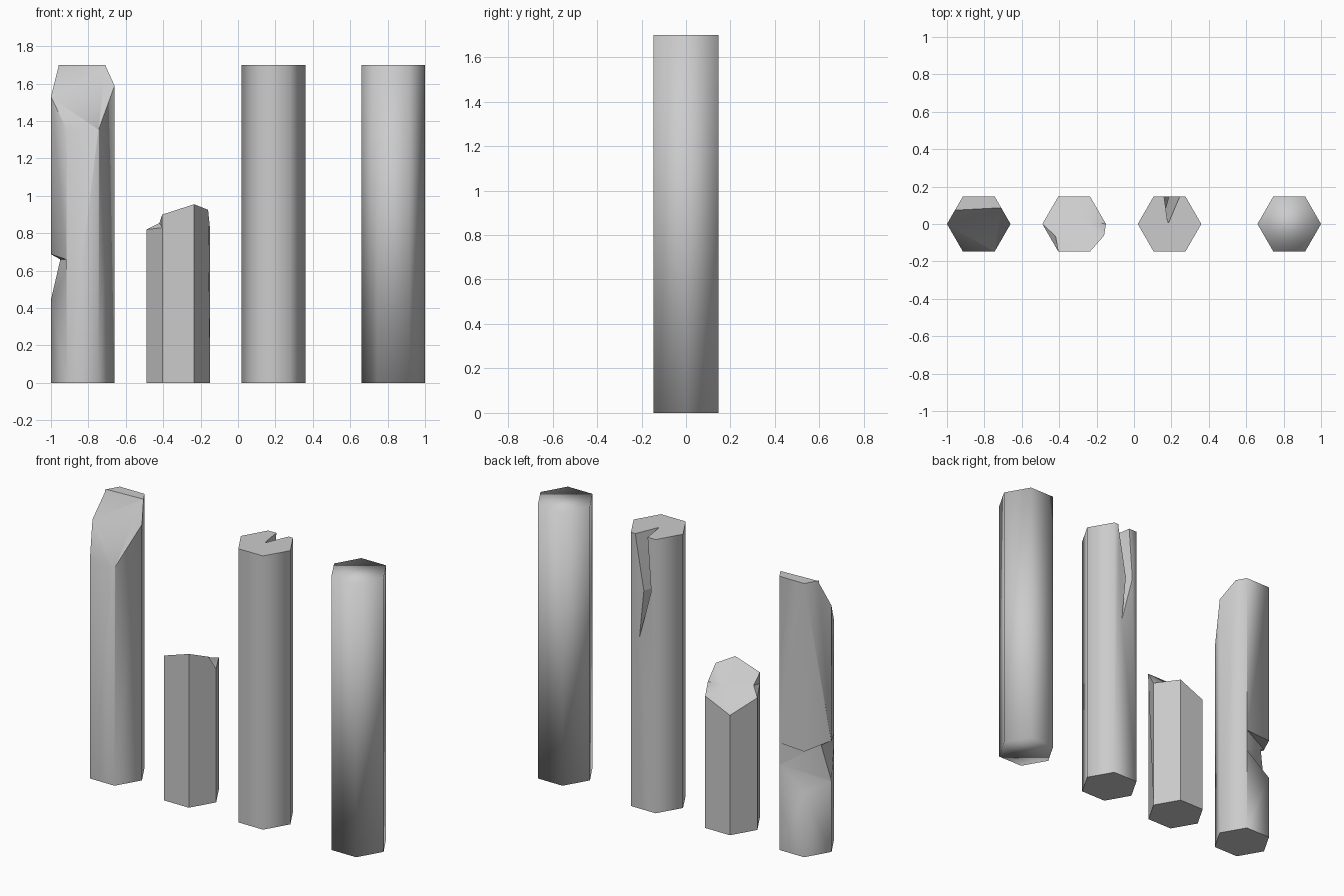
import bpy, bmesh
from math import cos, sin, pi, radians

if "Cube" in bpy.data.objects:
    bpy.data.objects.remove(bpy.data.objects["Cube"])

R, H = 0.17, 1.70
HEX = [(R * cos(i * pi / 3), R * sin(i * pi / 3)) for i in range(6)]


def link(name, bm, x):
    bmesh.ops.recalc_face_normals(bm, faces=bm.faces[:])
    me = bpy.data.meshes.new(name)
    bm.to_mesh(me)
    bm.free()
    ob = bpy.data.objects.new(name, me)
    ob.location.x = x
    bpy.context.collection.objects.link(ob)
    return ob


def activate(ob):
    bpy.ops.object.select_all(action='DESELECT')
    ob.select_set(True)
    bpy.context.view_layer.objects.active = ob


def post(name, x):
    bm = bmesh.new()
    lo = [bm.verts.new((a, b, 0)) for a, b in HEX]
    hi = [bm.verts.new((a, b, H)) for a, b in HEX]
    bm.faces.new(lo)
    bm.faces.new(hi)
    for i in range(6):
        j = (i + 1) % 6
        bm.faces.new((lo[i], lo[j], hi[j], hi[i]))
    return link(name, bm, x)


def carve(ob, surface, inner=()):
    """Remove the convex hull of points; surface points are pushed out a little."""
    bm = bmesh.new()
    for x, y, z in surface:
        bm.verts.new((x * 1.02, y * 1.02, z))
    for p in inner:
        bm.verts.new(p)
    res = bmesh.ops.convex_hull(bm, input=bm.verts[:])
    junk = {v for v in res["geom_interior"] + res["geom_unused"]
            if isinstance(v, bmesh.types.BMVert)}
    bmesh.ops.delete(bm, geom=list(junk), context='VERTS')
    cutter = link("cutter", bm, ob.location.x)
    cutter.hide_render = True
    mod = ob.modifiers.new("carve", 'BOOLEAN')
    mod.operation, mod.solver, mod.object = 'DIFFERENCE', 'EXACT', cutter
    bpy.context.view_layer.update()
    activate(ob)
    bpy.ops.object.modifier_apply(modifier=mod.name)
    bpy.data.objects.remove(cutter)


def smooth(ob, deg):
    activate(ob)
    bpy.ops.object.shade_smooth_by_angle(angle=radians(deg))


h, w = R / 2, HEX[1][1]

# Post with a slanted broken top and a side notch
notched = post("notched_post", -0.83)
carve(notched,
      [(-R, 0, 1.53), (R, 0, 1.59), (-h, -w, 1.35), (h, -w, 1.35),
       (-R, 0, 1.8), (R, 0, 1.8), (-h, -w, 1.8), (h, -w, 1.8)],
      [(-.127, .074, 1.7), (.12, .087, 1.7), (-.127, .074, 1.8), (.12, .087, 1.8)])
ridge = [(-.12, .03, .66)]
carve(notched, [(-R, 0, .43), (-R, 0, .69), (-h, -w, .60), (-h, -w, .66)], ridge)
carve(notched, [(-R, 0, .43), (-R, 0, .69), (-h, w, .40), (-h, w, .655),
                (h, w, .53), (h, w, .665)], ridge)
smooth(notched, 61)

# Short snapped post: raised front plateau, slope down to the back
bm = bmesh.new()
lo = [bm.verts.new((a, b, 0)) for a, b in HEX]
t = [bm.verts.new(p) for p in [
    (R, 0, .83), (h, w, .82), (-h, w, .745), (-R, 0, .82), (-h, -w, .83),
    (h, -w, .955),
    (-h, -w, .90), (.16, -.062, .925), (-.10, -.064, .855), (.035, .027, .857)]]
bm.faces.new(lo)
for i in range(4):
    bm.faces.new((lo[i], lo[i + 1], t[i + 1], t[i]))
bm.faces.new((lo[4], lo[5], t[5], t[6], t[4]))
bm.faces.new((lo[5], lo[0], t[0], t[7], t[5]))
for f in [(6, 5, 9), (6, 9, 8), (5, 7, 9), (7, 0, 9), (9, 0, 1), (9, 1, 2),
          (8, 9, 2), (8, 2, 3), (8, 3, 4), (8, 4, 6)]:
    bm.faces.new([t[i] for i in f])
smooth(link("snapped_post", bm, -0.32), 40)
bpy.data.objects["snapped_post"].data.update()

# Post with a crack running down from the top at the back
cracked = post("cracked_post", 0.19)
B = w + 0.01
mid_out = [(-.055, B, 1.36), (.0, B, 1.36)]
mid_in = (-.025, .07, 1.36)
top = [(x, y, z) for z in (1.7, 1.75) for x, y in ((-.027, B), (.059, B), (-.006, .005))]
carve(cracked, mid_out, top + [mid_in])
carve(cracked, mid_out + [(.027, B, 1.06)], [mid_in, (.027, w, 1.06)])
smooth(cracked, 61)

# Intact post
smooth(post("intact_post", 0.83), 180)
